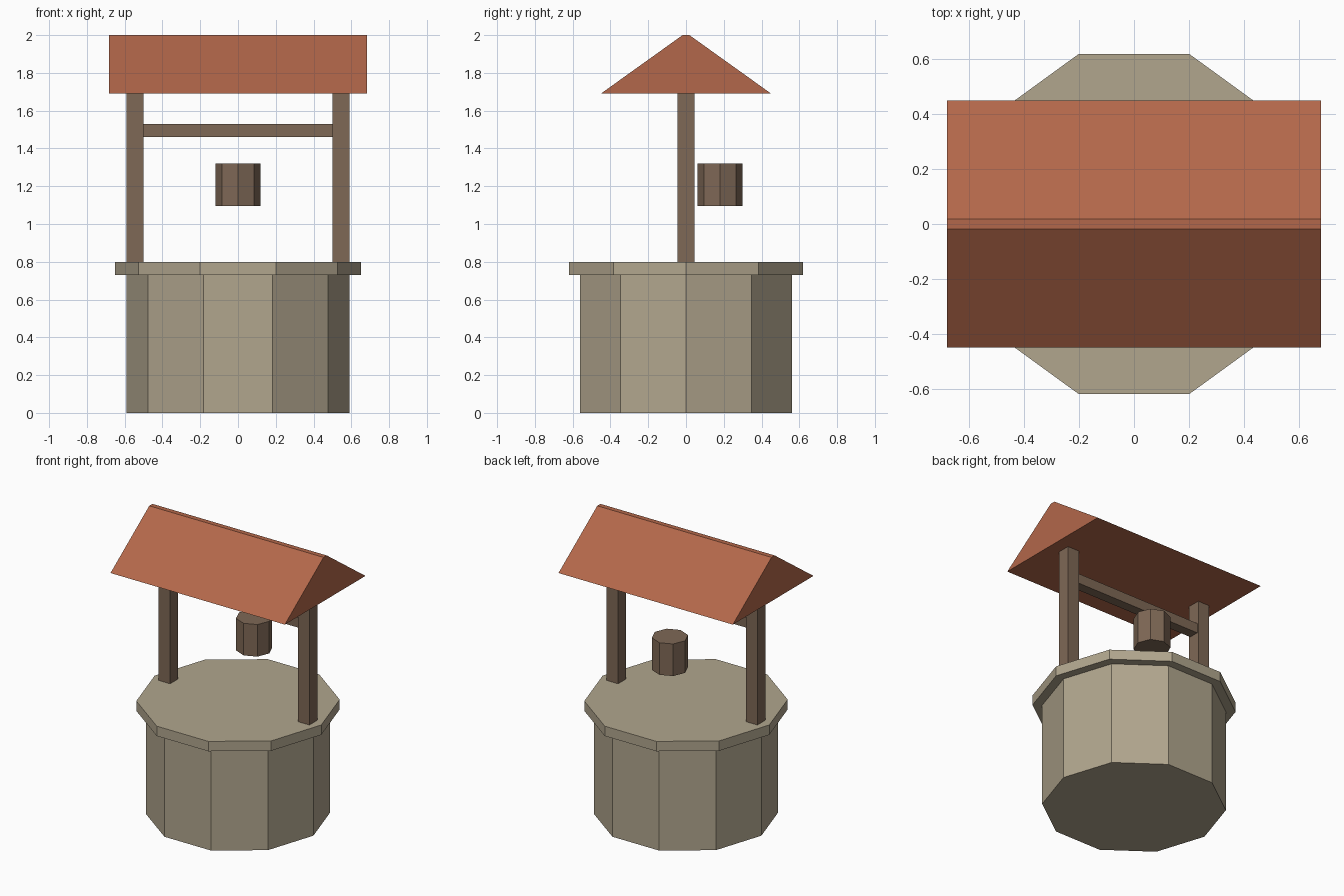
import bpy, bmesh, math
from mathutils import Matrix

if "Cube" in bpy.data.objects:
    bpy.data.objects.remove(bpy.data.objects["Cube"])


def material(name, rgb):
    m = bpy.data.materials.new(name)
    m.diffuse_color = (*rgb, 1.0)
    m.use_nodes = True
    m.node_tree.nodes["Principled BSDF"].inputs["Base Color"].default_value = m.diffuse_color
    return m


stone = material("stone", (0.44, 0.38, 0.27))
wood = material("wood", (0.21, 0.138, 0.092))
tile = material("roof_red", (0.45, 0.137, 0.069))


def finish(name, bm, mat):
    bmesh.ops.recalc_face_normals(bm, faces=bm.faces)
    me = bpy.data.meshes.new(name)
    bm.to_mesh(me)
    bm.free()
    me.materials.append(mat)
    ob = bpy.data.objects.new(name, me)
    bpy.context.collection.objects.link(ob)
    return ob


def prism(name, sides, r, z0, z1, mat, y=0.0):
    # upright prism with a corner pointing along +x
    bm = bmesh.new()
    ring = [bm.verts.new((r * math.cos(2 * math.pi * i / sides),
                          y + r * math.sin(2 * math.pi * i / sides), z0))
            for i in range(sides)]
    base = bm.faces.new(ring)
    top = bmesh.ops.extrude_face_region(bm, geom=[base])["geom"]
    for v in top:
        if isinstance(v, bmesh.types.BMVert):
            v.co.z = z1
    if not any(all(abs(v.co.z - z0) < 1e-6 for v in f.verts) for f in bm.faces):
        bm.faces.new(ring)
    return finish(name, bm, mat)


def box(name, center, size, mat):
    bm = bmesh.new()
    bmesh.ops.create_cube(bm, size=1.0, matrix=Matrix.Translation(center) @ Matrix.Diagonal((*size, 1.0)))
    return finish(name, bm, mat)


# Stone well: ten-sided wall and wider rim
prism("well_wall", 10, 0.59, 0.0, 0.73, stone)
prism("well_rim", 10, 0.652, 0.73, 0.80, stone)

# Posts and cross beam
for side, label in ((-1, "left"), (1, "right")):
    box(label + "_post", (side * 0.545, 0, 1.245), (0.09, 0.09, 0.89), wood)
box("cross_beam", (0, 0, 1.495), (1.0, 0.07, 0.07), wood)

# Bucket hanging behind the beam
prism("bucket", 8, 0.118, 1.094, 1.321, wood, y=0.18)

# Gabled roof with a narrow flat ridge
profile = [(-0.451, 1.69), (0.451, 1.69), (0.018, 2.0), (-0.018, 2.0)]
bm = bmesh.new()
ends = [[bm.verts.new((x, y, z)) for y, z in profile] for x in (-0.682, 0.682)]
for end in ends:
    bm.faces.new(end)
for i in range(4):
    j = (i + 1) % 4
    bm.faces.new((ends[0][i], ends[0][j], ends[1][j], ends[1][i]))
finish("roof", bm, tile)
